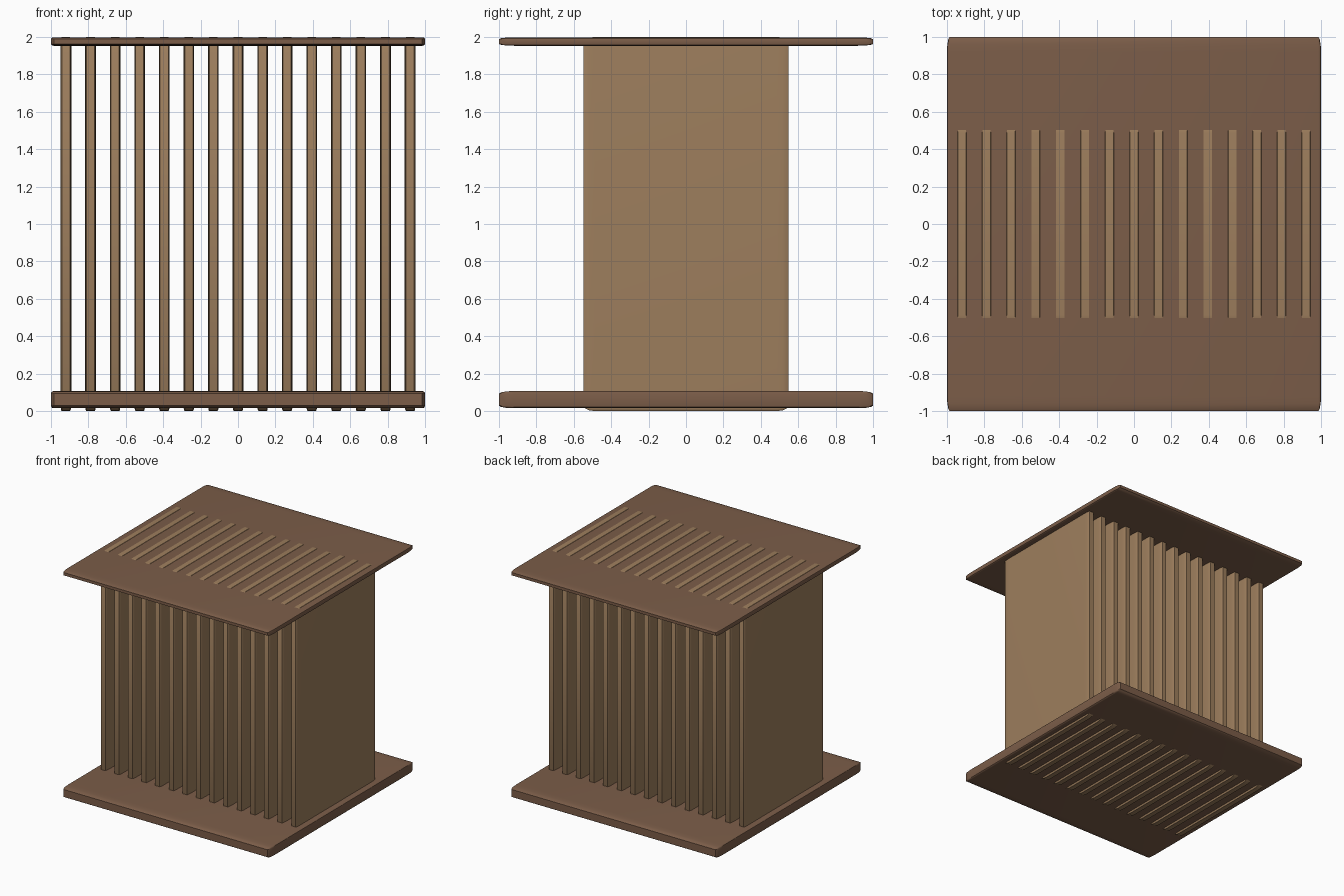
import bpy, bmesh

if "Cube" in bpy.data.objects:
    bpy.data.objects.remove(bpy.data.objects["Cube"])


def material(name, color):
    m = bpy.data.materials.new(name)
    m.diffuse_color = (*color, 1)
    m.use_nodes = True
    m.node_tree.nodes["Principled BSDF"].inputs["Base Color"].default_value = m.diffuse_color
    return m


dark_wood = material("dark_wood", (0.20, 0.11, 0.066))
light_wood = material("light_wood", (0.34, 0.21, 0.11))


def rounded_box(name, lo, hi, bevel, mat):
    """Box whose rounded edges have a different bevel size along each axis."""
    bm = bmesh.new()
    bmesh.ops.create_cube(bm, size=1)
    bmesh.ops.scale(bm, vec=[(h - l) / b for l, h, b in zip(lo, hi, bevel)], verts=bm.verts)
    bmesh.ops.bevel(bm, geom=bm.edges[:], offset=1, segments=3, profile=0.5, affect='EDGES')
    bmesh.ops.scale(bm, vec=bevel, verts=bm.verts)
    bmesh.ops.translate(bm, vec=[(l + h) / 2 for l, h in zip(lo, hi)], verts=bm.verts)
    bmesh.ops.recalc_face_normals(bm, faces=bm.faces[:])
    me = bpy.data.meshes.new(name)
    bm.to_mesh(me)
    bm.free()
    me.materials.append(mat)
    ob = bpy.data.objects.new(name, me)
    bpy.context.collection.objects.link(ob)
    bpy.context.view_layer.objects.active = ob
    bpy.ops.object.select_all(action='DESELECT')
    ob.select_set(True)
    bpy.ops.object.shade_smooth_by_angle()
    return ob


# Thick base board and thinner top board
rounded_box("base_board", (-1, -1, 0.015), (1, 1, 0.107), (0.015, 0.08, 0.014), dark_wood)
rounded_box("top_board", (-1, -1, 1.953), (1, 1, 1.998), (0.015, 0.08, 0.01), dark_wood)

# Row of upright slats that pass through both boards
COUNT = 15
for i in range(COUNT):
    x = -0.92 + 1.84 * i / (COUNT - 1)
    rounded_box(f"slat_{i + 1}", (x - 0.0285, -0.548, 0), (x + 0.0285, 0.548, 2),
                (0.007, 0.06, 0.03), light_wood)
